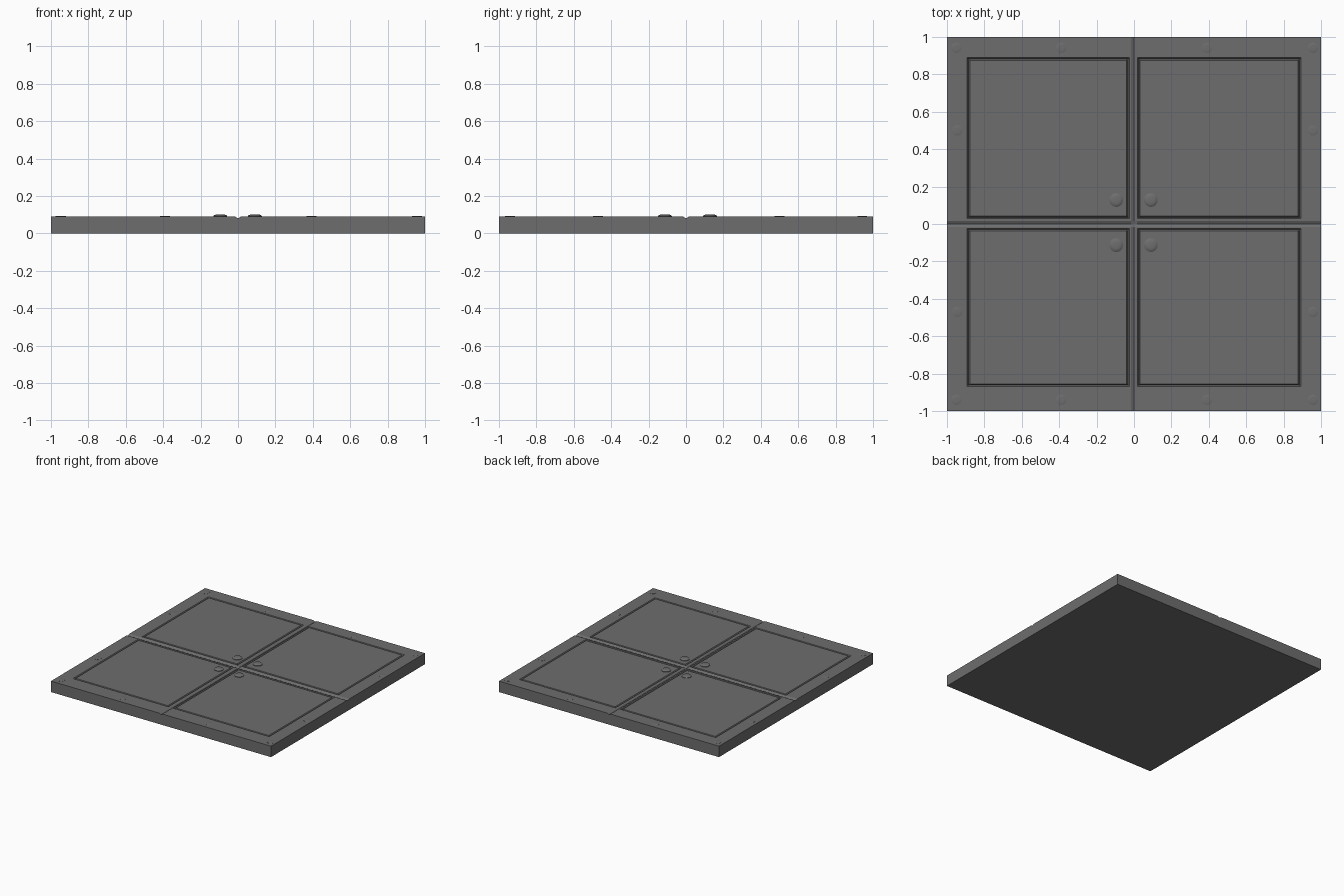
import bpy, bmesh, math

if "Cube" in bpy.data.objects:
    bpy.data.objects.remove(bpy.data.objects["Cube"])

TOP, GROOVE, SEAM = 0.09, 0.079, 0.081

metal = bpy.data.materials.new("dark_grey_metal")
metal.diffuse_color = (0.155, 0.155, 0.155, 1)
metal.use_nodes = True
metal.node_tree.nodes["Principled BSDF"].inputs["Base Color"].default_value = metal.diffuse_color


def finish(name, bm, smooth=False):
    bmesh.ops.recalc_face_normals(bm, faces=bm.faces)
    me = bpy.data.meshes.new(name)
    bm.to_mesh(me)
    bm.free()
    me.materials.append(metal)
    ob = bpy.data.objects.new(name, me)
    bpy.context.collection.objects.link(ob)
    if smooth:
        for p in me.polygons:
            p.use_smooth = True
        me.set_sharp_from_angle(angle=math.radians(35))
    return ob


# floor plate: top with a cross seam and an engraved groove round four panels
gx = [-0.885, -0.032, 0.026, 0.885]      # groove centre lines
gy = [-0.862, -0.030, 0.036, 0.882]


def lines(groove):
    vals = [-1, -0.017, 0, 0.017, 1]
    for g in groove:
        vals += [g - 0.007, g, g + 0.007]
    return sorted(vals)


def within(v, g):
    return g[0] <= v <= g[1] or g[2] <= v <= g[3]


def height(x, y):
    if x == 0 or y == 0:
        return SEAM
    if (x in gx and within(y, gy)) or (y in gy and within(x, gx)):
        return GROOVE
    return TOP


bm = bmesh.new()
xs, ys = lines(gx), lines(gy)
grid = [[bm.verts.new((x, y, height(x, y))) for y in ys] for x in xs]
for i in range(len(xs) - 1):
    for j in range(len(ys) - 1):
        bm.faces.new((grid[i][j], grid[i + 1][j], grid[i + 1][j + 1], grid[i][j + 1]))
rim = [e for e in bm.edges if e.is_boundary]
out = bmesh.ops.extrude_edge_only(bm, edges=rim)["geom"]
for v in out:
    if isinstance(v, bmesh.types.BMVert):
        v.co.z = 0
bottom = [e for e in bm.edges if e.is_boundary]
bmesh.ops.contextual_create(bm, geom=bottom)
finish("floor_plate", bm)


# low domed rivet, sunk slightly into the plate
def rivet(name, x, y, radius, rise):
    bm = bmesh.new()
    n = 16
    rings = []
    for r, z in ((1, -0.004), (1, rise * 0.35), (0.8, rise * 0.8), (0.5, rise)):
        rings.append([bm.verts.new((x + radius * r * math.cos(2 * math.pi * k / n),
                                    y + radius * r * math.sin(2 * math.pi * k / n),
                                    TOP + z)) for k in range(n)])
    for a, b in zip(rings, rings[1:]):
        for k in range(n):
            bm.faces.new((a[k], a[(k + 1) % n], b[(k + 1) % n], b[k]))
    bm.faces.new(rings[-1])
    bm.faces.new(rings[0])
    finish(name, bm, True)


# studs at the inner panel corners
for x in (-0.095, 0.09):
    for y in (-0.113, 0.128):
        rivet("panel_stud", x, y, 0.037, 0.011)

# rivets round the frame
for y in (-0.94, 0.942):
    for x in (-0.95, -0.39, 0.392, 0.957):
        rivet("frame_rivet", x, y, 0.028, 0.003)
for y in (-0.47, 0.5):
    for x in (-0.945, 0.957):
        rivet("frame_rivet", x, y, 0.028, 0.003)
